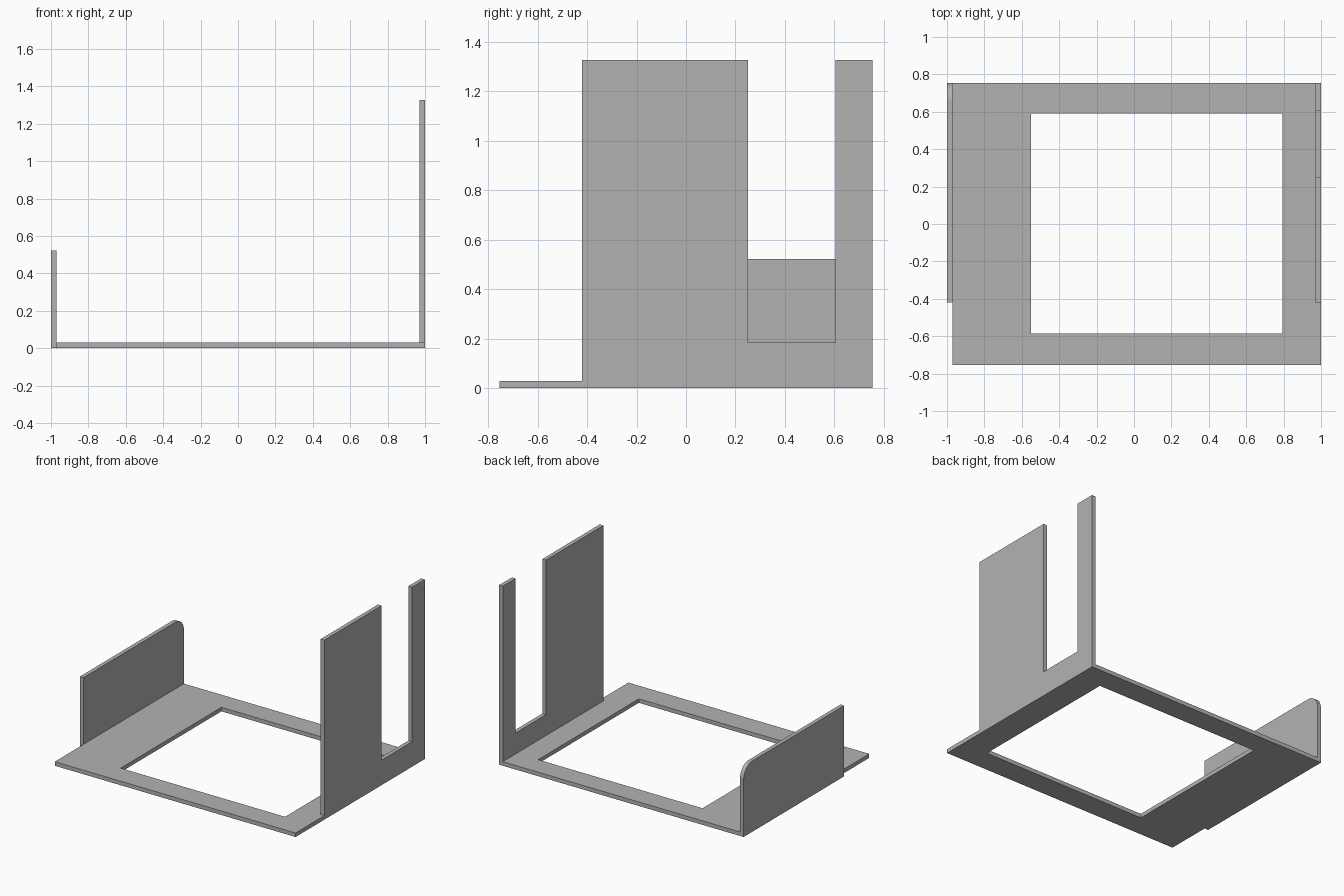
import bpy
import bmesh
import math
from mathutils import Vector

default_cube = bpy.data.objects.get("Cube")
if default_cube:
    bpy.data.objects.remove(default_cube, do_unlink=True)

THICK = 0.03
HALF_Y = 0.755
WALL_FRONT = -0.42

# Single grey finish
GREY = (0.45, 0.45, 0.45, 1.0)
grey = bpy.data.materials.new("plain_grey")
grey.use_nodes = True
grey.diffuse_color = GREY
grey.node_tree.nodes["Principled BSDF"].inputs["Base Color"].default_value = GREY


def extruded(name, faces, direction):
    """Extrude flat polygons that share corners into one solid plate."""
    bm = bmesh.new()
    for points in faces:
        bm.faces.new([bm.verts.new(p) for p in points])
    bmesh.ops.remove_doubles(bm, verts=bm.verts, dist=0.0001)
    result = bmesh.ops.extrude_face_region(bm, geom=bm.faces[:], use_keep_orig=True)
    moved = [v for v in result["geom"] if isinstance(v, bmesh.types.BMVert)]
    bmesh.ops.translate(bm, verts=moved, vec=Vector(direction))
    bmesh.ops.recalc_face_normals(bm, faces=bm.faces)
    mesh = bpy.data.meshes.new(name)
    bm.to_mesh(mesh)
    bm.free()
    mesh.materials.append(grey)
    obj = bpy.data.objects.new(name, mesh)
    bpy.context.collection.objects.link(obj)
    return obj


def side_wall(name, x, profile):
    return extruded(name, [[(x, y, z) for y, z in profile]], (THICK, 0, 0))


# Base frame: outer rectangle joined to the window opening by four mitred faces
outer = [(-0.97, -HALF_Y, 0), (1, -HALF_Y, 0), (1, HALF_Y, 0), (-0.97, HALF_Y, 0)]
inner = [(-0.55, -0.585, 0), (0.795, -0.585, 0), (0.795, 0.592, 0), (-0.55, 0.592, 0)]
ring = []
for i in range(4):
    j = (i + 1) % 4
    ring.append([outer[i], outer[j], inner[j], inner[i]])
extruded("base_frame", ring, (0, 0, THICK))

# Tall left wall with a deep slot open at the top
TOP, SLOT_FLOOR, SLOT_FRONT, SLOT_BACK = 1.327, 0.185, 0.25, 0.605
side_wall("tall_slotted_wall", 1 - THICK, [
    (WALL_FRONT, THICK), (HALF_Y, THICK), (HALF_Y, TOP), (SLOT_BACK, TOP),
    (SLOT_BACK, SLOT_FLOOR), (SLOT_FRONT, SLOT_FLOOR),
    (SLOT_FRONT, TOP), (WALL_FRONT, TOP)])

# Low right wall with a rounded upper back corner
LOW_TOP, RADIUS, STEPS = 0.523, 0.1, 8
profile = [(WALL_FRONT, 0), (HALF_Y, 0)]
for i in range(STEPS + 1):
    a = math.pi / 2 * i / STEPS
    profile.append((HALF_Y - RADIUS + RADIUS * math.cos(a),
                    LOW_TOP - RADIUS + RADIUS * math.sin(a)))
profile.append((WALL_FRONT, LOW_TOP))
side_wall("low_rounded_wall", -1, profile)
